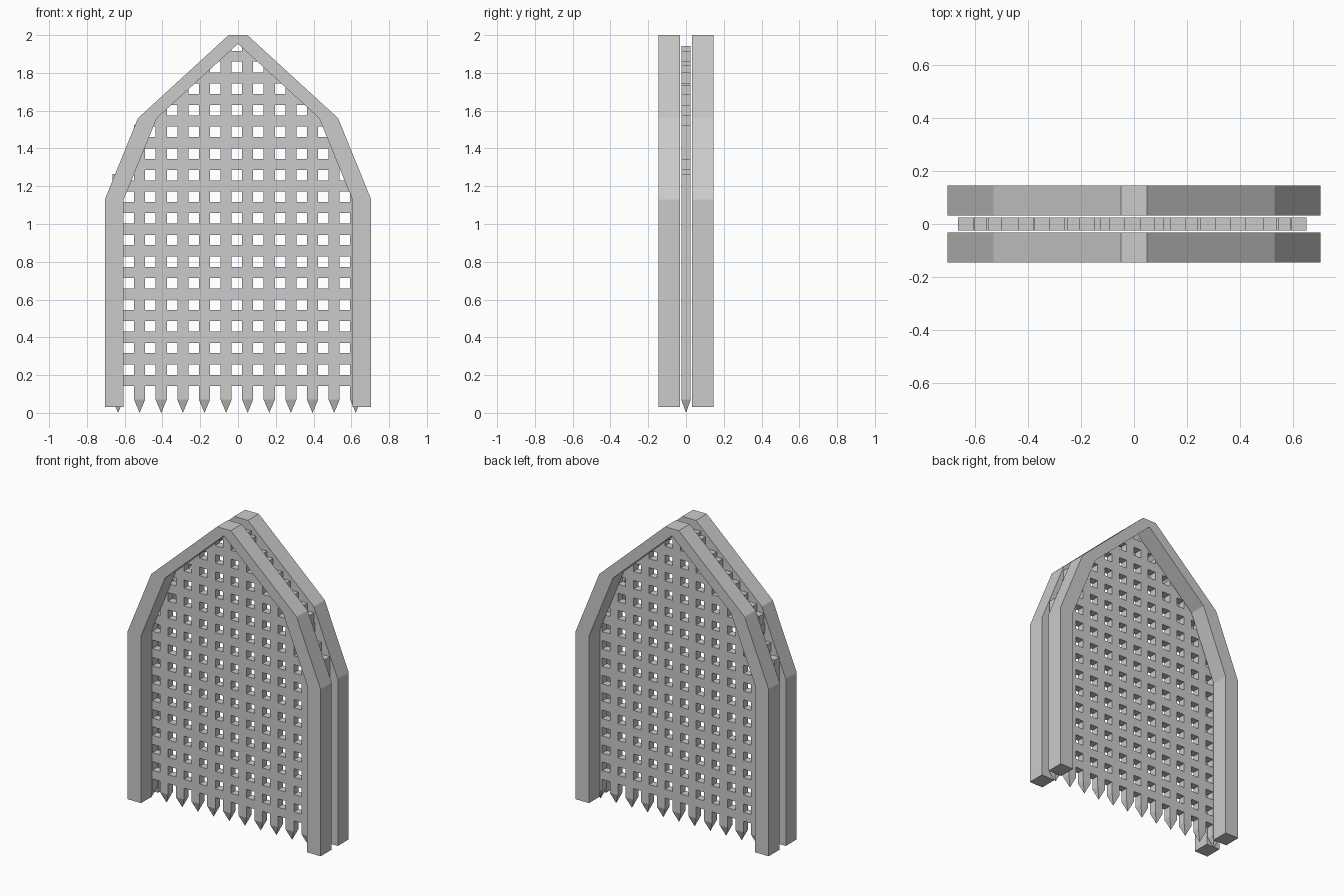
import bpy, bmesh

if "Cube" in bpy.data.objects:
    bpy.data.objects.remove(bpy.data.objects["Cube"])

PITCH, HALF, THICK = 0.1144, 0.0293, 0.025
ARCH = [(0.705, 1.13), (0.53, 1.56), (0.05, 2.0)]   # outer right edge of arch


def finish(bm, name, x=0.0):
    bmesh.ops.recalc_face_normals(bm, faces=bm.faces)
    me = bpy.data.meshes.new(name)
    bm.to_mesh(me)
    bm.free()
    ob = bpy.data.objects.new(name, me)
    ob.location.x = x
    bpy.context.collection.objects.link(ob)
    return ob


def extrude_y(bm, faces, depth):
    geo = bmesh.ops.extrude_face_region(bm, geom=faces, use_keep_orig=True)["geom"]
    bmesh.ops.translate(bm, vec=(0, depth, 0),
                        verts=[g for g in geo if isinstance(g, bmesh.types.BMVert)])


def arch_z(x):
    for (xa, za), (xb, zb) in zip(ARCH, ARCH[1:]):
        if xb <= abs(x) <= xa:
            return za + (zb - za) * (xa - abs(x)) / (xa - xb)
    return 2.0


def arch_x(z):
    for (xa, za), (xb, zb) in zip(ARCH, ARCH[1:]):
        if za <= z <= zb:
            return xa + (xb - xa) * (z - za) / (zb - za)
    return 0.705


# Two pointed arch frames, one each side of the grille
outer = [(0.705, 0.03)] + ARCH
inner = [(0, 1.954), (0.43, 1.56), (0.605, 1.13), (0.605, 0.03)]
half = inner + outer
right_outer = outer
profile = (right_outer + [(-x, z) for x, z in reversed(right_outer)]
           + [(-x, z) for x, z in reversed(inner)] + inner[1:])
for name, y in (("front_arch", -0.146), ("back_arch", 0.032)):
    bm = bmesh.new()
    face = bm.faces.new([bm.verts.new((x, y, z)) for x, z in profile])
    extrude_y(bm, [face], 0.114)
    finish(bm, name)

# Grille bars as rectangles (x0, x1, z0, z1), trimmed to hide behind the arch
SPIKE_Z = 0.07
bars = []
for i in range(12):
    x = (i - 5.5) * PITCH
    bars.append((x - HALF, x + HALF, SPIKE_Z, arch_z(x) - 0.05))
for k in range(16):
    z = 0.172 + k * PITCH
    end = min(5.5 * PITCH + HALF, arch_x(z + HALF) - 0.02)
    bars.append((-end, end, z - HALF, z + HALF))
bars = [tuple(round(v, 3) for v in b) for b in bars]

# Merge the bars into one flat lattice, then thicken it
xs = sorted({v for b in bars for v in b[:2]})
zs = sorted({v for b in bars for v in b[2:]})
bm = bmesh.new()
grid = {}


def vert(i, j):
    if (i, j) not in grid:
        grid[i, j] = bm.verts.new((xs[i], -THICK, zs[j]))
    return grid[i, j]


for i in range(len(xs) - 1):
    for j in range(len(zs) - 1):
        cx, cz = (xs[i] + xs[i + 1]) / 2, (zs[j] + zs[j + 1]) / 2
        if any(a < cx < b and c < cz < d for a, b, c, d in bars):
            bm.faces.new([vert(i, j), vert(i + 1, j), vert(i + 1, j + 1), vert(i, j + 1)])
extrude_y(bm, bm.faces[:], 2 * THICK)


# Spikes: draw the bottom end of every upright down to a point
def bottoms():
    return [f for f in bm.faces if all(abs(v.co.z - SPIKE_Z) < 1e-5 for v in f.verts)]


bmesh.ops.dissolve_faces(bm, faces=bottoms(), use_verts=False)
for v in bmesh.ops.poke(bm, faces=bottoms())["verts"]:
    v.co.z = 0.0
finish(bm, "grille", -0.006)
